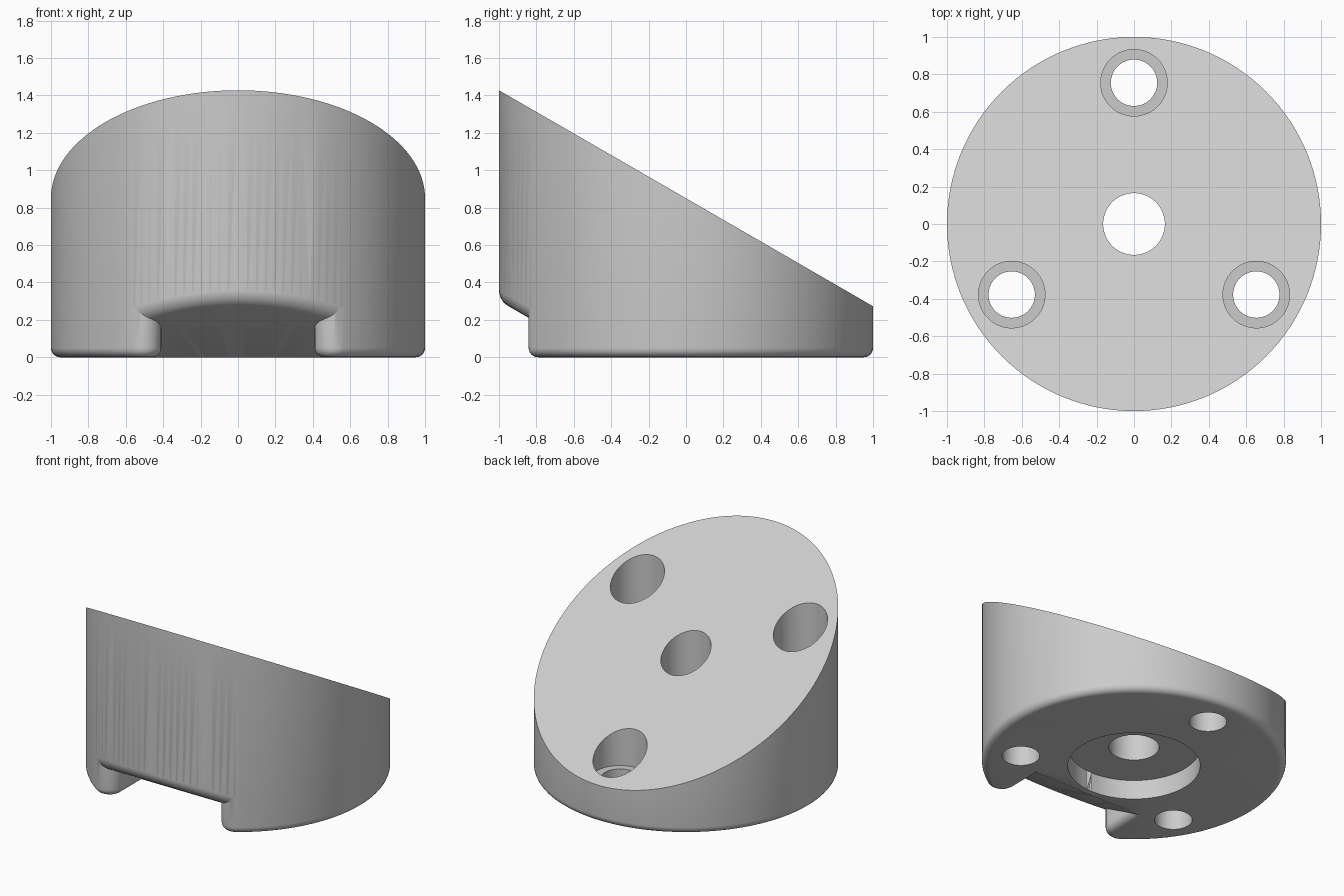
import bpy, bmesh, math
from mathutils import Vector

if "Cube" in bpy.data.objects:
    bpy.data.objects.remove(bpy.data.objects["Cube"])

SLOPE = math.tan(math.radians(30))
EDGE = 0.05      # bottom edge rounding
ROUND = 0.1      # notch mouth rounding
HALF = 0.41      # notch half width
SEG = 128


def mesh_object(name, rings, closed=True):
    """Loft equal-length closed rings, capping the first and last."""
    bm = bmesh.new()
    vs = [[bm.verts.new(p) for p in ring] for ring in rings]
    n = len(rings[0])
    for a, b in zip(vs, vs[1:]):
        for i in range(n):
            j = (i + 1) % n
            bm.faces.new((a[i], a[j], b[j], b[i]))
    bm.faces.new(vs[0][::-1])
    bm.faces.new(vs[-1])
    bmesh.ops.recalc_face_normals(bm, faces=bm.faces)
    me = bpy.data.meshes.new(name)
    bm.to_mesh(me)
    bm.free()
    ob = bpy.data.objects.new(name, me)
    bpy.context.collection.objects.link(ob)
    return ob


def circle(r, z, x=0, y=0, n=SEG):
    return [(x + r * math.cos(2 * math.pi * i / n),
             y + r * math.sin(2 * math.pi * i / n), z) for i in range(n)]


def stepped_pin(name, x, y, steps):
    return mesh_object(name, [circle(r, z, x, y, 64) for r, z in steps])


def boolean(target, tool, operation):
    mod = target.modifiers.new("cut", 'BOOLEAN')
    mod.operation, mod.solver, mod.object = operation, 'EXACT', tool
    bpy.context.view_layer.objects.active = target
    bpy.ops.object.modifier_apply(modifier=mod.name)
    bpy.data.objects.remove(tool)


# Bottom rounding as (height, inset) pairs
edge = [(EDGE * (1 - math.cos(t)), EDGE * (1 - math.sin(t)))
        for t in [math.pi / 2 * i / 6 for i in range(7)]]

# Wedge body: round column with a 30 degree sloping top
rings = [circle(1 - d, z) for z, d in edge]
rings.append([(x, y, 0.85 - SLOPE * y) for x, y, _ in circle(1, 0)])
body = mesh_object("wedge_body", rings)


# Notch plan: straight sides with a flared rounded mouth
def notch_ring(z, d):
    cx = HALF + ROUND
    cy = -math.sqrt((1 - ROUND) ** 2 - cx ** 2)
    end = math.atan2(cy, cx) + 2 * math.pi
    r = ROUND - d
    half = [(HALF + d, -0.2)]
    for i in range(13):
        a = math.pi + (end - math.pi) * i / 12
        half.append((cx + r * math.cos(a), cy + r * math.sin(a)))
    # leave the column along its tangent
    x, y = half[-1]
    half.append((x - 0.2 * math.sin(end) * 1.0, y + 0.2 * math.cos(end)))
    half.append((half[-1][0], -1.3))
    return [(x, y, z) for x, y in half] + [(-x, y, z) for x, y in reversed(half)]


layers = [(-0.2, EDGE)] + edge + [(0.7, 0)]
notch = mesh_object("notch_cutter", [notch_ring(z, d) for z, d in layers])

# Notch roof: sloped plane rolling into the column wall
down = Vector((0, -0.5, -math.cos(math.radians(30))))


def roof_z(y):
    return -SLOPE * (y + 0.476)


def roof_ring(a):
    out = Vector((math.cos(a), math.sin(a), 0))
    c = out * (1 - ROUND)
    c.z = roof_z(c.y) + ROUND / math.cos(math.radians(30))
    inner = out * 0.3
    inner.z = roof_z(inner.y)
    pts = [Vector((inner.x, inner.y, -0.4)), inner]
    pts += [c + ROUND * down.slerp(out, i / 10) for i in range(11)]
    pts += [out * 1.05 + Vector((0, 0, c.z + 0.12)), out * 1.5 + Vector((0, 0, c.z + 0.12)),
            out * 1.5 + Vector((0, 0, -0.4))]
    return pts


roof = mesh_object("notch_roof_cutter",
                   [roof_ring(math.radians(-145 + 110 * i / 44)) for i in range(45)])
boolean(notch, roof, 'INTERSECT')
boolean(body, notch, 'DIFFERENCE')

# Centre bore with a wide recess underneath
boolean(body, stepped_pin("centre_bore", 0, 0,
        [(0.435, -0.1), (0.435, 0.14), (0.165, 0.14), (0.165, 2)]), 'DIFFERENCE')

# Three counterbored screw holes
for k in range(3):
    a = math.radians(90 + 120 * k)
    boolean(body, stepped_pin("screw_hole", 0.755 * math.cos(a), 0.755 * math.sin(a),
            [(0.124, -0.1), (0.124, 0.24), (0.178, 0.24), (0.178, 2)]), 'DIFFERENCE')

# Plain grey finish and shading
grey = bpy.data.materials.new("light_grey")
grey.diffuse_color = (0.6, 0.6, 0.6, 1)
grey.use_nodes = True
grey.node_tree.nodes["Principled BSDF"].inputs["Base Color"].default_value = grey.diffuse_color
body.data.materials.clear()
body.data.materials.append(grey)
bpy.ops.object.select_all(action='DESELECT')
body.select_set(True)
bpy.context.view_layer.objects.active = body
bpy.ops.object.shade_smooth_by_angle(angle=math.radians(30))
